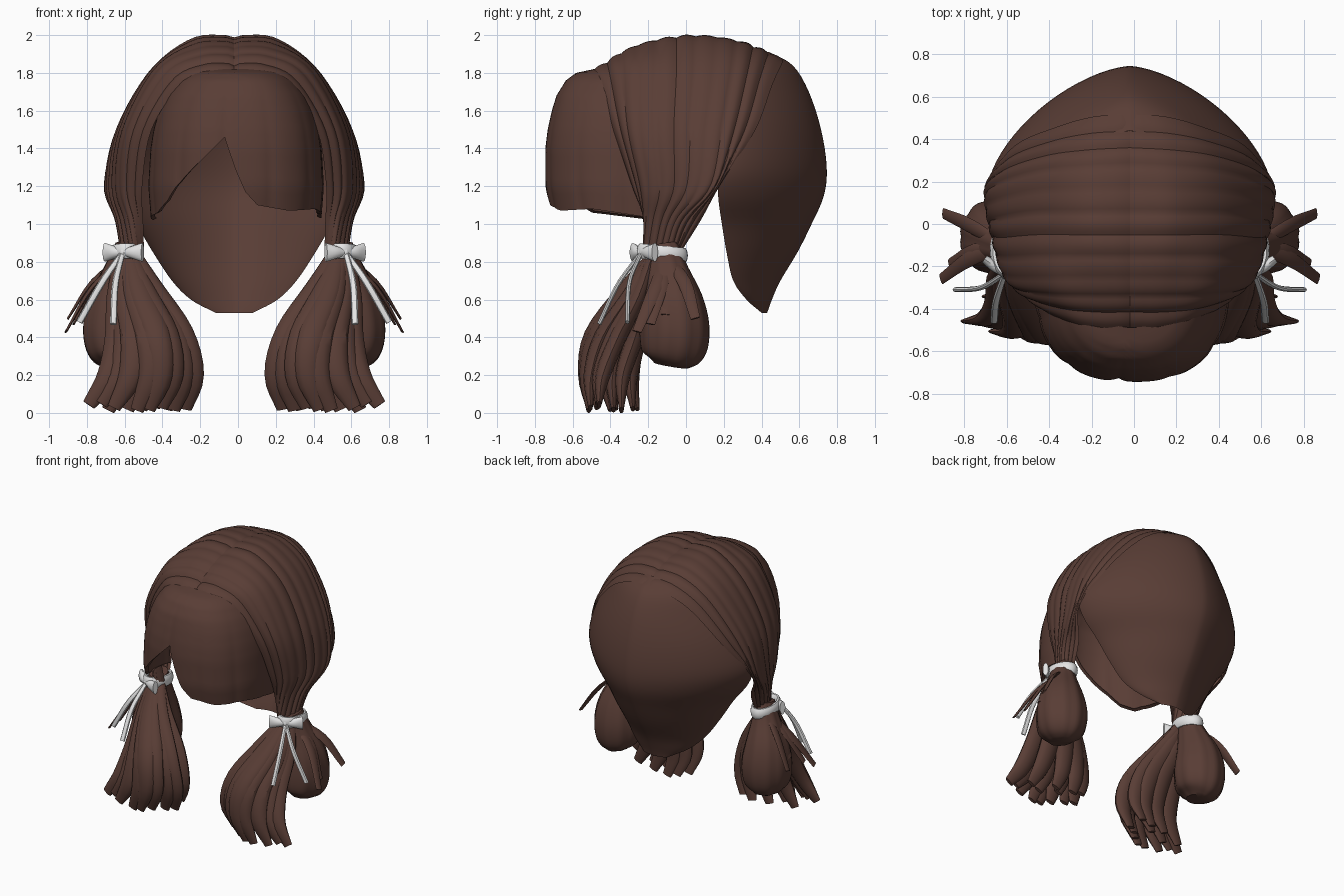
import bpy, bmesh, math, random
from mathutils import Vector as V

if "Cube" in bpy.data.objects:
    bpy.data.objects.remove(bpy.data.objects["Cube"])

random.seed(4)
CX = -0.02  # symmetry plane of the hair


def material(name, rgb):
    m = bpy.data.materials.new(name)
    m.diffuse_color = (*rgb, 1)
    m.use_nodes = True
    m.node_tree.nodes["Principled BSDF"].inputs["Base Color"].default_value = m.diffuse_color
    return m


HAIR = material("brown_hair", (0.1, 0.047, 0.036))
RIBBON = material("white_ribbon", (0.78, 0.78, 0.78))


def spline(pts, t):
    """Catmull-Rom through pts (tuples of any size), t in 0..1"""
    n = len(pts) - 1
    f = min(max(t, 0), 1) * n
    i = min(int(f), n - 1)
    f -= i
    b, c = V(pts[i]), V(pts[i + 1])
    a = V(pts[i - 1]) if i > 0 else b * 2 - c
    d = V(pts[i + 2]) if i + 2 <= n else c * 2 - b
    return (b * 2 + (c - a) * f + (a * 2 - b * 5 + c * 4 - d) * f * f
            + (b * 3 - a - c * 3 + d) * f ** 3) * 0.5


def linear(table, x):
    """Piecewise linear lookup in a list of (x, y), x ascending"""
    for (x0, y0), (x1, y1) in zip(table, table[1:]):
        if x <= x1:
            return y0 + (y1 - y0) * max(0, (x - x0) / (x1 - x0))
    return table[-1][1]


def part(name, mat, grids, left=False, shell=False, angle=35):
    """Mesh from point grids, optionally mirrored to the left side"""
    bm = bmesh.new()
    for g in grids:
        rows = [[bm.verts.new((2 * CX - p[0], p[1], p[2]) if left else p) for p in r] for r in g]
        for r0, r1 in zip(rows, rows[1:]):
            for j in range(len(r0) - 1):
                bm.faces.new((r0[j], r0[j + 1], r1[j + 1], r1[j]))
    bmesh.ops.remove_doubles(bm, verts=bm.verts, dist=1e-5)
    bmesh.ops.recalc_face_normals(bm, faces=bm.faces)
    if shell:
        bm.normal_update()
        if sum(f.normal.dot(f.calc_center_median() - V((0, 0, 1.2))) for f in bm.faces) < 0:
            bmesh.ops.reverse_faces(bm, faces=bm.faces)
    me = bpy.data.meshes.new(name)
    bm.to_mesh(me)
    bm.free()
    me.materials.append(mat)
    ob = bpy.data.objects.new(name, me)
    bpy.context.collection.objects.link(ob)
    bpy.ops.object.select_all(action='DESELECT')
    ob.select_set(True)
    bpy.context.view_layer.objects.active = ob
    bpy.ops.object.shade_smooth_by_angle(angle=math.radians(angle))
    return ob


def tube(pts, radii, wide=(1, 0, 0), steps=16, n=14, groove=0.0, ridges=4):
    """Closed elliptical sweep; radii = (half width, half thickness) per point"""
    grid = []
    for i in range(steps + 1):
        t = i / steps
        p = spline(pts, t)
        tan = (spline(pts, t + 0.01) - spline(pts, t - 0.01)).normalized()
        s = V(wide) - tan * tan.dot(V(wide))
        s.normalize()
        q = tan.cross(s)
        rw, rt = spline(radii, t)
        ring = []
        for k in range(n + 1):
            a = 2 * math.pi * (k % n) / n
            g = 1 - groove * (1 - abs(math.sin(ridges * a)))
            ring.append(p + s * rw * g * math.cos(a) + q * rt * g * math.sin(a))
        grid.append(ring)
    ends = [[spline(pts, e)] * (n + 1) for e in (0, 1)]
    return [ends[0]] + grid + [ends[1]]


# Side hair: strands running from the centre parting down to the tie
STRANDS = [
    [(-.02, -.50, 1.81), (.12, -.50, 1.81), (.27, -.47, 1.74), (.425, -.39, 1.5), (.475, -.29, 1.2), (.47, -.22, 1.02), (.465, -.18, .86)],
    [(-.02, -.28, 1.94), (.17, -.28, 1.93), (.38, -.28, 1.82), (.55, -.27, 1.5), (.585, -.22, 1.2), (.54, -.22, 1.02), (.51, -.23, .86)],
    [(-.02, .00, 2.0), (.20, .00, 1.985), (.43, .00, 1.81), (.60, -.02, 1.5), (.645, -.03, 1.2), (.60, -.11, 1.02), (.575, -.15, .86)],
    [(-.02, .30, 1.97), (.19, .29, 1.95), (.40, .27, 1.81), (.60, .21, 1.5), (.67, .14, 1.2), (.61, -.01, 1.02), (.58, -.07, .86)],
    [(-.02, .52, 1.88), (.15, .51, 1.85), (.33, .46, 1.74), (.53, .37, 1.5), (.655, .19, 1.22), (.57, .08, 1.02), (.53, -.02, .86)],
]
side_grid = []
for i in range(67):
    u = i / 66
    row = []
    for j in range(33):
        p = spline([tuple(spline(s, j / 32)) for s in STRANDS], u)
        out = (p - V((CX, 0, 1.2))).normalized()
        depth = 0.009 + 0.004 * math.sin(u * 17)
        p = p - out * depth * (1 - abs(math.sin(math.pi * u * 11)))
        if j == 0:  # parting crease
            p.z -= 0.012
        row.append(p)
    side_grid.append(row)

# Back hair: open shell tapering to the nape; rows of (z, back y, half width, front y)
LEVELS = [(1.91, .44, .16, .3), (1.84, .565, .36, .25), (1.7, .65, .49, .2), (1.5, .715, .60, .2),
          (1.3, .745, .67, .17), (1.15, .73, .63, .17), (1.0, .665, .52, .19), (.85, .59, .43, .215),
          (.7, .50, .33, .25), (.6, .455, .23, .32), (.53, .43, .10, .4)]
back_grid = []
for i in range(41):
    z, yb, xf, yf = spline(LEVELS, i / 40)
    row = []
    for k in range(41):
        a = math.pi * (k / 40 - 0.5)
        x = math.copysign(abs(math.sin(a)) ** 1.28, a) * xf
        row.append((CX + x, yf + (yb - yf) * max(0, math.cos(a)) ** 1.28, z))
    back_grid.append(row)
part("back_hair", HAIR, [back_grid], shell=True)

# Bangs: bulging fringe with a swept, notched hem that curls inward
HEM = [(-100, 1.02), (-60, 1.06), (-48, 1.12), (-40, 1.2), (-30, 1.28), (-20, 1.36), (-8, 1.46),
       (0, 1.28), (6, 1.17), (14, 1.10), (35, 1.07), (60, 1.08), (100, 1.03)]
DEPTH = [(1.02, .93), (1.1, .96), (1.2, 1), (1.4, 1), (1.5, .975), (1.6, .93), (1.68, .88),
         (1.76, .78), (1.8, .67), (1.82, .48)]
WIDTH = [(1.02, .97), (1.2, 1), (1.4, .975), (1.5, .94), (1.6, .88), (1.68, .8), (1.76, .67), (1.8, .55), (1.82, .42)]
bang_grid = []
for i in range(28):
    row = []
    for k in range(101):
        deg = -100 + 2 * k
        a = math.radians(deg)
        t = min(1, i / 26) ** 1.5
        z = 1.82 - (1.82 - linear(HEM, deg)) * t
        s = 1 - 0.02 * t * (1 - abs(math.sin(a * 6 + 0.8))) ** 2
        wx, wy = .465 * linear(WIDTH, z), .495 * linear(DEPTH, z)
        if i == 27:
            s, z = s * 0.95, z + 0.01
        sx, cy = math.sin(a), math.cos(a)
        r = s / (abs(sx) ** 2.5 + abs(cy) ** 2.5) ** 0.4
        row.append((-0.01 + r * sx * wx, -0.25 - r * cy * wy, z))
    bang_grid.append(row)
part("bangs", HAIR, [bang_grid], shell=True)

# Pigtail bulb, hanging behind the loose locks
bulb = tube([(.55, -.12, .89), (.57, -.10, .76), (.60, -.07, .58), (.605, -.06, .43), (.605, -.07, .31), (.60, -.08, .25)],
            [(.06, .08), (.10, .11), (.16, .165), (.18, .185), (.15, .165), (.07, .09)],
            steps=24, n=48, groove=0.05, ridges=5)

# Loose locks fan between an inner and an outer path, in a front and a back layer
INNER = [(.52, -.15, .86), (.42, -.29, .66), (.27, -.40, .42), (.205, -.41, .2), (.24, -.37, .03)]
OUTER = [(.57, -.17, .86), (.59, -.25, .62), (.59, -.36, .4), (.64, -.44, .2), (.75, -.46, .05)]
FRONT = [(0, 0), (.12, -.02), (.25, -.08), (.38, -.11), (.5, -.10), (.74, -.07), (.87, -.02), (1, 0)]
BACK = [(.05, .11), (.2, .13), (.33, .06), (.46, .13), (.6, .04), (.8, .1)]
locks = []
for t, dy in FRONT + BACK:
    path = [V(a).lerp(V(b), t) for a, b in zip(INNER, OUTER)]
    for i, p in enumerate(path):
        p.y += dy * min(1, i / 2)
    path[-1].z = random.uniform(.01, .05)
    locks.append(tube(path, [(.035, .025), (.065, .04), (.075, .045), (.065, .04), (.035, .012)], n=12))
# Flat flyaway strands flicking outward
for tip in ((.86, .05, .50), (.77, -.11, .52), (.83, -.19, .47), (.87, -.26, .43)):
    a, b = V((.56, -.11, .83)), V(tip)
    m = a.lerp(b, .5) + V((.02, .02, .03))
    locks.append(tube([a, m, b], [(.025, .012), (.036, .012), (.026, .006)], wide=(0, 1, 0.2), steps=8, n=8))

# Ribbon ring round the tie
ring = []
for i in range(33):
    a = 2 * math.pi * (i % 32) / 32
    ring.append([(.55 + math.cos(a) * (.07 + .02 * math.cos(b)), -.125 + math.sin(a) * (.115 + .02 * math.cos(b)),
                  .845 - .012 * math.sin(a) + .042 * math.sin(b))
                 for b in (2 * math.pi * (k % 10) / 10 for k in range(11))])

# Bow: knot, two flared loops and two hanging tails
knot = V((.57, -.235, .85))
bow = [tube([knot + V((0, 0, .028)), knot, knot - V((0, 0, .028))], [(.01, .012), (.02, .024), (.01, .012)], steps=6)]
for end in (V((.465, -.28, .85)), V((.665, -.165, .85))):
    bow.append(tube([knot, knot.lerp(end, .5), end], [(.016, .015), (.034, .026), (.05, .02)], wide=(0, 0, 1), steps=8))
for mid, end in (((.61, -.36, .68), (.62, -.46, .47)), ((.68, -.30, .69), (.80, -.31, .48))):
    bow.append(tube([knot, mid, end], [(.014, .011), (.018, .012), (.018, .012)], wide=(1, 0, .5), steps=12, n=8))

for left in (False, True):
    tag = "left_" if left else "right_"
    part(tag + "side_hair", HAIR, [side_grid], left, shell=True)
    part(tag + "pigtail_bulb", HAIR, [bulb], left)
    part(tag + "pigtail_locks", HAIR, locks, left)
    part(tag + "ribbon_ring", RIBBON, [ring], left)
    part(tag + "ribbon_bow", RIBBON, bow, left)
